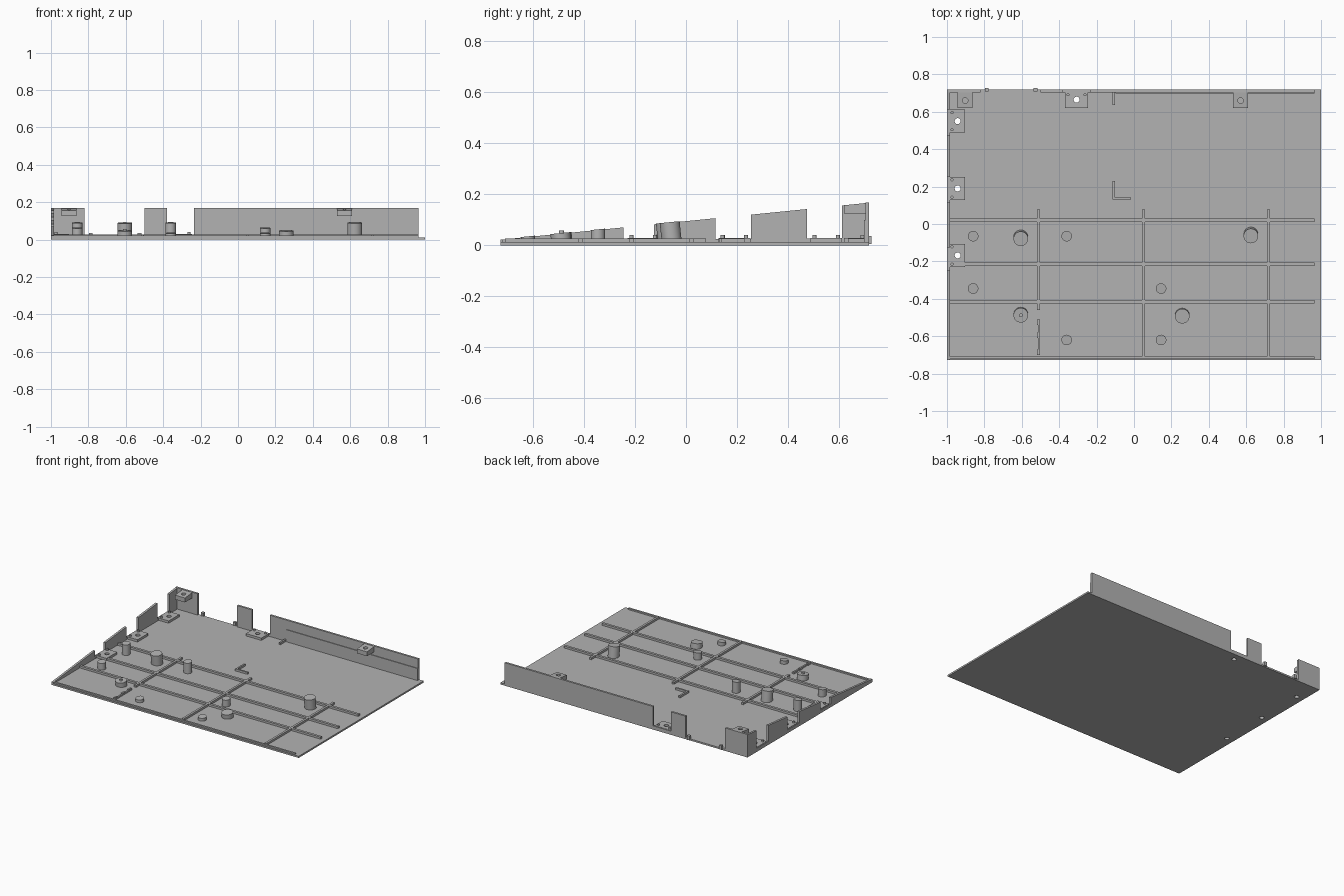
import bpy, bmesh
from math import cos, sin, tau

cube = bpy.data.objects.get("Cube")
if cube:
    bpy.data.objects.remove(cube)

grey = bpy.data.materials.new("mid grey")
grey.use_nodes = True
GREY = (0.45, 0.45, 0.45, 1)
grey.diffuse_color = GREY
grey.node_tree.nodes["Principled BSDF"].inputs["Base Color"].default_value = GREY

FLOOR, RIB = 0.012, 0.027   # top of the floor plate and of the ribs
SLOPE = 0.1                 # the case rises towards the back


def finish(name, bm):
    bmesh.ops.recalc_face_normals(bm, faces=bm.faces)
    mesh = bpy.data.meshes.new(name)
    bm.to_mesh(mesh)
    bm.free()
    mesh.materials.append(grey)
    ob = bpy.data.objects.new(name, mesh)
    bpy.context.collection.objects.link(ob)
    return ob


def prism(name, lower, upper):
    """Closed solid between two matching loops."""
    bm = bmesh.new()
    a = [bm.verts.new(p) for p in lower]
    b = [bm.verts.new(p) for p in upper]
    bm.faces.new(a[::-1])
    bm.faces.new(b)
    for i in range(len(a)):
        j = (i + 1) % len(a)
        bm.faces.new((a[i], a[j], b[j], b[i]))
    return finish(name, bm)


def box(name, x0, x1, y0, y1, z0, z1, z1_back=None):
    """Box whose top may slope from z1 at the front to z1_back."""
    zb = z1 if z1_back is None else z1_back
    plan = [(x0, y0, z1), (x1, y0, z1), (x1, y1, zb), (x0, y1, zb)]
    return prism(name, [(x, y, z0) for x, y, z in plan], plan)


def post(name, x, y, r, z0, z1, slope=0.0, lean=0.0, sides=32):
    ring = [(r * cos(tau * i / sides), r * sin(tau * i / sides)) for i in range(sides)]
    ob = prism(name, [(x + u, y + v + lean, z0) for u, v in ring],
               [(x + u, y + v, z1 + slope * v) for u, v in ring])
    bpy.ops.object.select_all(action="DESELECT")
    ob.select_set(True)
    bpy.context.view_layer.objects.active = ob
    bpy.ops.object.shade_smooth_by_angle()
    return ob


def drill(ob, x, y, r):
    """Cut a vertical hole through one object."""
    cutter = post("hole_cutter", x, y, r, -0.1, 0.3)
    cutter.hide_render = True
    mod = ob.modifiers.new("hole", "BOOLEAN")
    mod.operation, mod.solver, mod.object = "DIFFERENCE", "EXACT", cutter
    bpy.ops.object.select_all(action="DESELECT")
    bpy.context.view_layer.objects.active = ob
    ob.select_set(True)
    bpy.ops.object.modifier_apply(modifier=mod.name)
    bpy.data.objects.remove(cutter)


# Floor plate
floor = box("floor_plate", -1, 1, -0.727, 0.718, 0, FLOOR)

# Left wall: low lip plus upright sections following the slope
box("left_lip", -1, -0.984, -0.727, 0.718, FLOOR, 0.02, RIB)
for y0, y1 in ((-0.727, -0.245), (-0.125, 0.115), (0.255, 0.475), (0.612, 0.718)):
    box("left_wall_section", -1, -0.984, y0, y1, FLOOR,
        0.022 + SLOPE * (y0 + 0.727), 0.022 + SLOPE * (y1 + 0.727))

# Back wall sections and inner thickening
for x0, x1 in ((-1, -0.82), (-0.5, -0.38), (-0.235, 0.965)):
    box("back_wall_section", x0, x1, 0.703, 0.718, FLOOR, 0.168)
box("back_wall_thickening", -0.1, 0.965, 0.698, 0.704, FLOOR, 0.1)
box("back_lip", -0.5, -0.235, 0.703, 0.718, FLOOR, RIB)

# Ribs across the floor
for y in (0.02, -0.215, -0.415):
    box("cross_rib", -0.985, 0.965, y - 0.009, y + 0.009, FLOOR, RIB)
box("front_lip", -0.985, 0.965, -0.722, -0.708, FLOOR, 0.022)

# Ribs along the floor
for x, y0 in ((-0.51, -0.46), (0.05, -0.71), (0.72, -0.71)):
    box("long_rib", x - 0.008, x + 0.008, y0, 0.078, FLOOR, RIB)
for i, y in enumerate((-0.54, -0.61, -0.7)):
    box("broken_rib_piece", -0.518, -0.505, y, y + 0.03, FLOOR, RIB)
box("broken_rib_web", -0.513, -0.502, -0.7, -0.51, FLOOR, 0.023)

# Small locating ribs
box("corner_rib", -0.114, -0.102, 0.13, 0.23, FLOOR, RIB)
box("corner_rib_foot", -0.114, -0.015, 0.13, 0.142, FLOOR, RIB)
box("rear_rib", -0.114, -0.102, 0.635, 0.703, FLOOR, RIB)

# Screw pads with locating pins
for y in (0.55, 0.19, -0.168):
    pad = box("side_screw_pad", -0.995, -0.903, y - 0.062, y + 0.062, 0.005, 0.029)
    for ob in (pad, floor):
        drill(ob, -0.943, y, 0.016)
    for side in (-1, 1):
        post("side_pin", -0.973, y + side * 0.046, 0.008, FLOOR, 0.04, sides=16)
pad = box("rear_screw_pad", -0.37, -0.245, 0.62, 0.712, 0.005, 0.029)
for ob in (pad, floor):
    drill(ob, -0.307, 0.665, 0.016)
for x in (-0.353, -0.262):
    post("rear_pin", x, 0.692, 0.008, FLOOR, 0.04, sides=16)

# Raised screw blocks on the back wall
for x in (-0.903, 0.57):
    block = box("raised_screw_block", x - 0.04, x + 0.04, 0.62, 0.708, 0.125, 0.157, 0.166)
    drill(block, x, 0.66, 0.015)

# Catches on the back edge
for x in (-0.787, -0.527):
    box("back_catch", x - 0.01, x + 0.01, 0.708, 0.728, 0.005, 0.036)

# Slim upright posts
for x, y in ((-0.86, -0.065), (-0.36, -0.065), (-0.86, -0.345),
             (0.145, -0.345), (0.145, -0.62), (-0.36, -0.62)):
    post("slim_post", x, y, 0.028, 0.005, 0.097 + SLOPE * y, SLOPE)

# Thick posts square to the sloping cover
for x, y in ((-0.605, -0.079), (0.625, -0.064), (-0.605, -0.488), (0.258, -0.493)):
    top = 0.097 + SLOPE * y
    post("thick_post", x, y, 0.039, 0.005, top, SLOPE, SLOPE * top)
post("post_tip", -0.605, -0.488, 0.01, 0.03, 0.058, sides=16)
